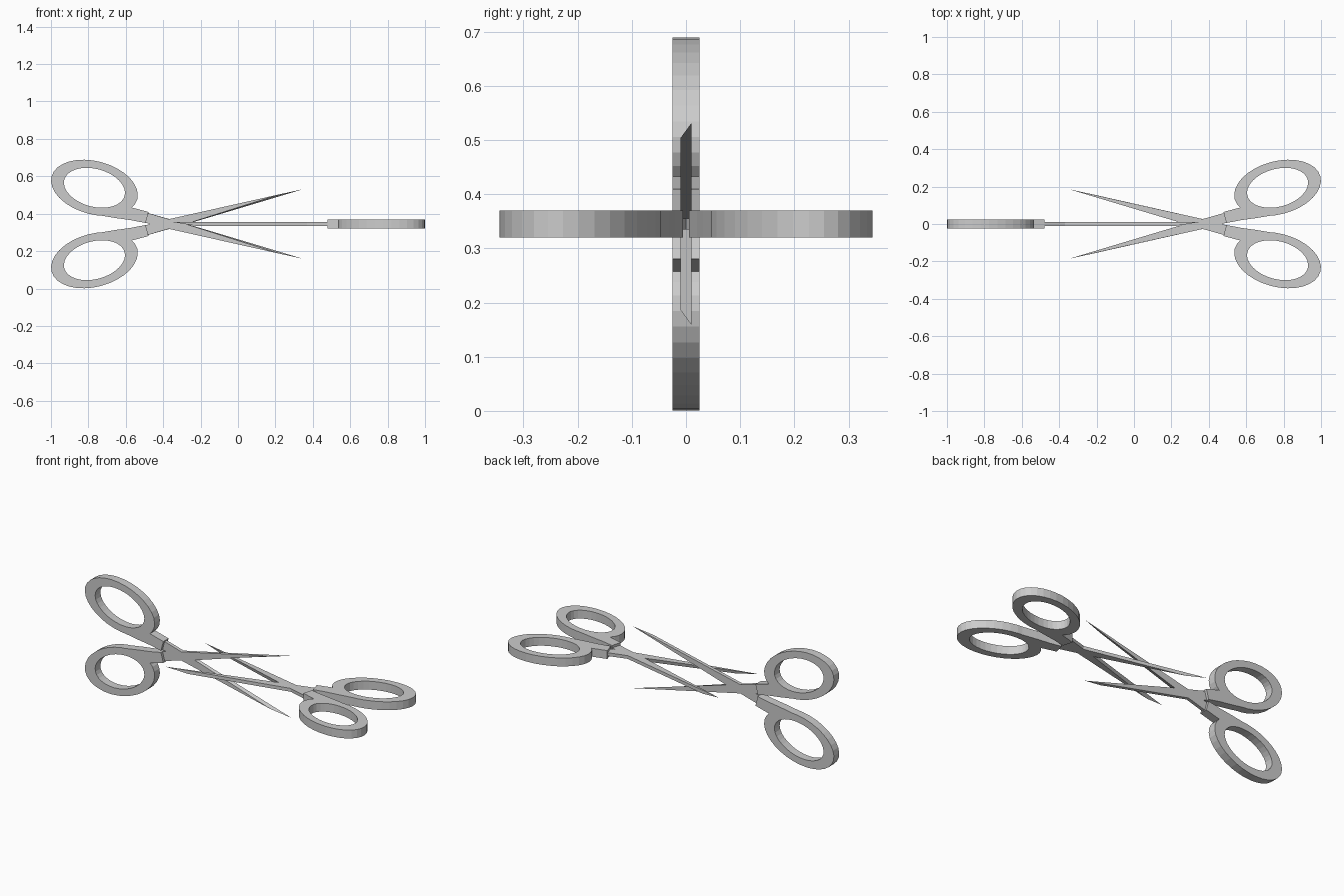
import bpy, bmesh
from math import sin, cos, pi, radians
from mathutils import Matrix

if "Cube" in bpy.data.objects:
    bpy.data.objects.remove(bpy.data.objects["Cube"])

OPEN = radians(15)           # half opening angle
PIVOT_X, MID_Z = 0.366, 0.345
SEG = 32


def finish(name, bm, matrix):
    bm.transform(matrix)
    bmesh.ops.recalc_face_normals(bm, faces=bm.faces)
    mesh = bpy.data.meshes.new(name)
    bm.to_mesh(mesh)
    bm.free()
    bpy.context.collection.objects.link(bpy.data.objects.new(name, mesh))


def loft(bm, front, back, d):
    """Prism between two outlines (s, t) at depths -d and +d."""
    a = [bm.verts.new((s, -d, t)) for s, t in front]
    b = [bm.verts.new((s, d, t)) for s, t in back]
    bm.faces.new(a)
    bm.faces.new(b)
    for i in range(len(a)):
        j = (i + 1) % len(a)
        bm.faces.new((a[i], a[j], b[j], b[i]))


# Finger ring: flat oval band
def ring(name, m):
    bm = bmesh.new()
    loops = []
    for a, b, y in ((.237, .142, -.025), (.237, .142, .025),
                    (.167, .101, .025), (.167, .101, -.025)):
        loops.append([bm.verts.new((.438 + a * cos(2 * pi * i / SEG), y,
                                    .083 + b * sin(2 * pi * i / SEG)))
                      for i in range(SEG)])
    for k in range(4):
        p, q = loops[k], loops[(k + 1) % 4]
        for i in range(SEG):
            j = (i + 1) % SEG
            bm.faces.new((p[i], p[j], q[j], q[i]))
    finish(name, bm, m)


# Shank: thick neck from the ring to the blade
def shank(name, m):
    bm = bmesh.new()
    pts = [(.125, -.028), (.2, -.033), (.28, -.043), (.36, -.051), (.43, -.057),
           (.35, -.028), (.29, .01), (.24, .033), (.125, .033)]
    loft(bm, pts, pts, .025)
    finish(name, bm, m)


# Blade: thin taper, cutting edge bevelled on one side
def blade(name, m):
    bm = bmesh.new()
    front = [(.14, -.027), (0, -.026), (-.61, -.001), (-.09, .022), (.14, .027)]
    back = [(.14, -.027), (0, -.026), (-.738, .005), (-.09, .024), (.14, .027)]
    loft(bm, front, back, .01)
    finish(name, bm, m)


# Two pairs: one upright, one lying flat and facing it
upright = (Matrix.Translation((-PIVOT_X, 0, MID_Z)) @ Matrix.Scale(-1, 4, (1, 0, 0)))
flat = (Matrix.Translation((PIVOT_X, 0, MID_Z)) @ Matrix.Rotation(pi / 2, 4, 'X')
        @ Matrix.Scale(-1, 4, (0, 1, 0)))
flat = (Matrix.Translation((PIVOT_X, 0, MID_Z)) @ Matrix.Rotation(-pi / 2, 4, 'X')
        @ Matrix.Scale(-1, 4, (0, 1, 0)))
for pair, base in (("upright", upright), ("flat", flat)):
    for half, sign in (("upper", 1), ("lower", -1)):
        m = (base @ Matrix.Scale(sign, 4, (0, 0, 1))
             @ Matrix.Rotation(-OPEN, 4, 'Y'))
        ring(f"{pair}_{half}_ring", m)
        shank(f"{pair}_{half}_shank", m)
        blade(f"{pair}_{half}_blade", m)
